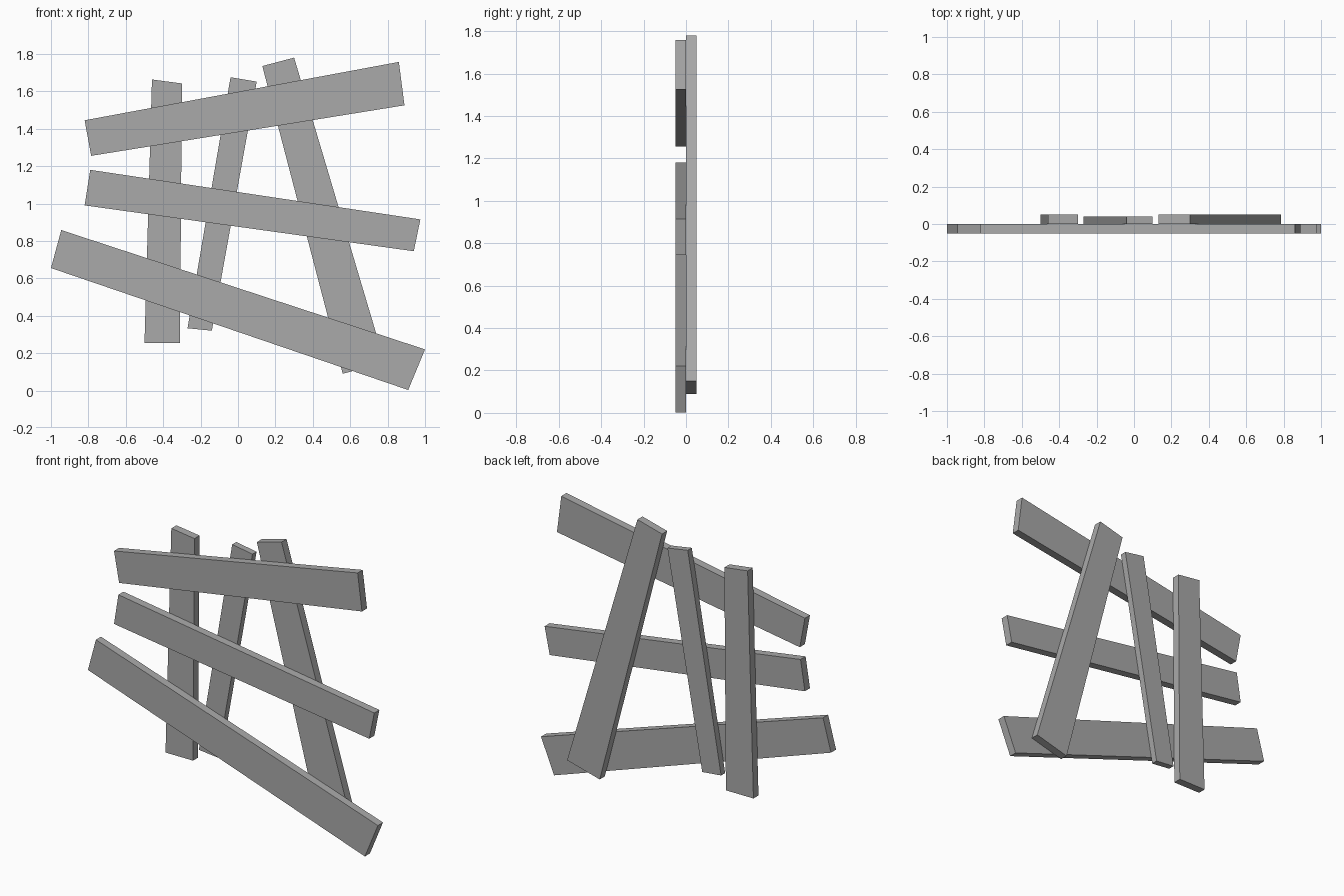
import bpy
import bmesh

cube = bpy.data.objects.get("Cube")
if cube:
    bpy.data.objects.remove(cube, do_unlink=True)

# Single weathered grey for every board
grey = bpy.data.materials.new("plain_grey")
grey.use_nodes = True
colour = (0.4, 0.4, 0.4, 1)
grey.diffuse_color = colour
grey.node_tree.nodes["Principled BSDF"].inputs["Base Color"].default_value = colour


def board(name, outline, y_front, thickness):
    """Extrude a crooked four-sided outline (x, z) into a flat board."""
    bm = bmesh.new()
    face = bm.faces.new([bm.verts.new((x, y_front, z)) for x, z in outline])
    result = bmesh.ops.extrude_face_region(bm, geom=[face], use_keep_orig=True)
    moved = [v for v in result["geom"] if isinstance(v, bmesh.types.BMVert)]
    bmesh.ops.translate(bm, verts=moved, vec=(0, thickness, 0))
    bmesh.ops.recalc_face_normals(bm, faces=bm.faces)
    mesh = bpy.data.meshes.new(name)
    bm.to_mesh(mesh)
    bm.free()
    mesh.materials.append(grey)
    bpy.context.collection.objects.link(bpy.data.objects.new(name, mesh))


# Crosswise boards at the front
rails = {
    "top_rail": [(-.82, 1.445), (.86, 1.757), (.89, 1.525), (-.785, 1.255)],
    "middle_rail": [(-.79, 1.18), (.975, .915), (.94, .745), (-.82, .99)],
    "bottom_rail": [(-.945, .858), (1, .22), (.91, .003), (-1, .655)],
}
for name, outline in rails.items():
    board(name, outline, -.05, .05)

# Upright boards behind them
uprights = {
    "right_upright": ([(-.46, 1.663), (-.3, 1.642), (-.31, .255), (-.5, .255)], .05),
    "middle_upright": ([(-.04, 1.675), (.1, 1.652), (-.14, .32), (-.27, .333)], .04),
    "left_upright": ([(.13, 1.735), (.3, 1.78), (.785, .15), (.56, .09)], .05),
}
for name, (outline, thickness) in uprights.items():
    board(name, outline, 0, thickness)
